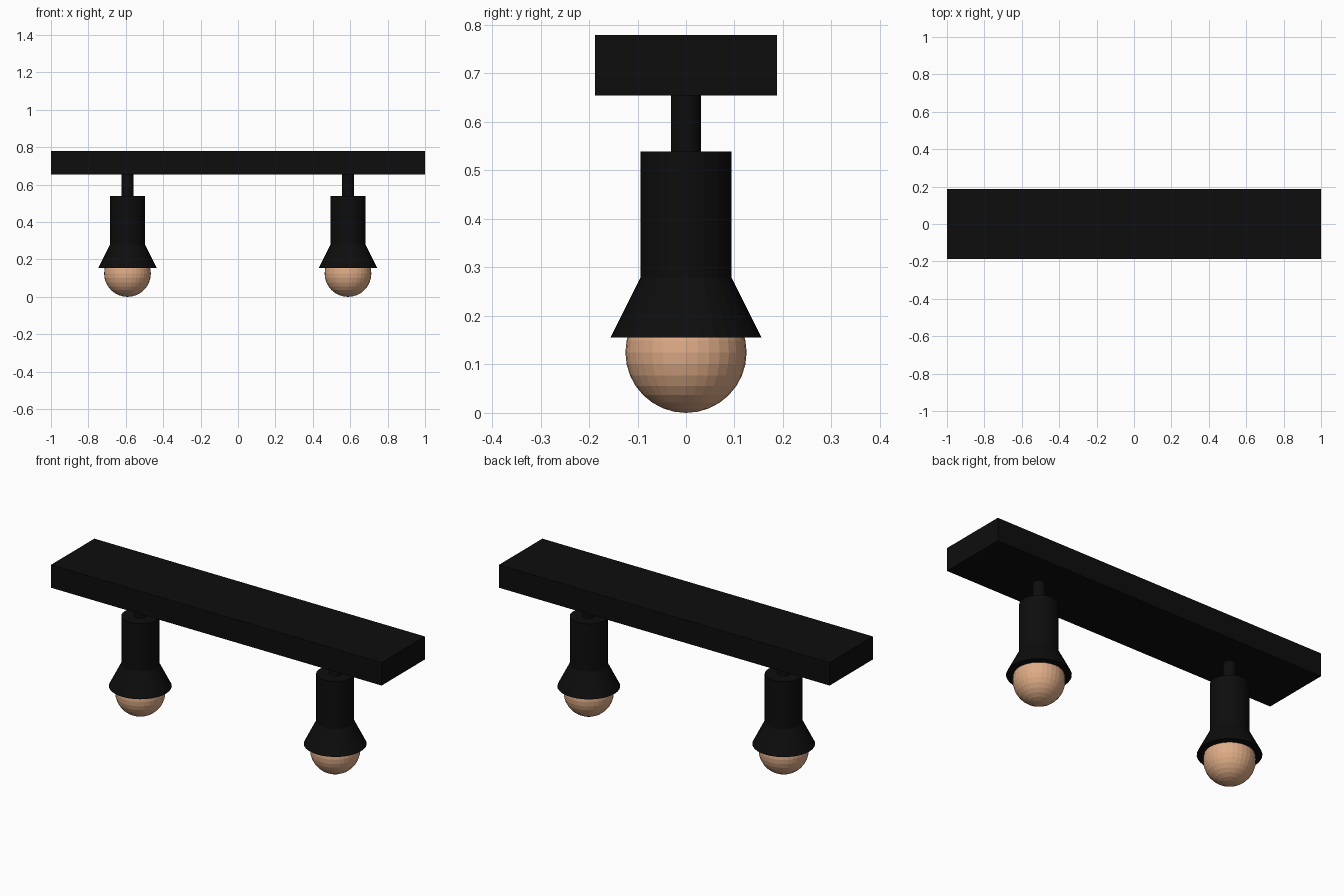
import bpy

if "Cube" in bpy.data.objects:
    bpy.data.objects.remove(bpy.data.objects["Cube"])


def material(name, color):
    mat = bpy.data.materials.new(name)
    mat.diffuse_color = color
    mat.use_nodes = True
    mat.node_tree.nodes["Principled BSDF"].inputs["Base Color"].default_value = mat.diffuse_color
    return mat


BLACK = material("black_metal", (0.004, 0.004, 0.004, 1))
WARM = material("warm_glass", (0.73, 0.41, 0.24, 1))
SIDES = 32


def finish(name, mat):
    obj = bpy.context.object
    obj.name = name
    obj.data.materials.append(mat)


def tapered(name, x, r_low, r_high, z_low, z_high):
    bpy.ops.mesh.primitive_cone_add(
        vertices=SIDES, radius1=r_low, radius2=r_high,
        depth=z_high - z_low, location=(x, 0, (z_low + z_high) / 2))
    finish(name, BLACK)


# Ceiling bar
bpy.ops.mesh.primitive_cube_add(size=1, location=(0, 0, 0.717))
bpy.context.object.scale = (2, 0.375, 0.125)
bpy.ops.object.transform_apply(location=False, rotation=False, scale=True)
finish("ceiling_bar", BLACK)

# Two hanging lamps: stem, socket body, flared shade, bulb
for side, x in (("left", -0.591), ("right", 0.588)):
    tapered(f"{side}_stem", x, 0.031, 0.031, 0.539, 0.655)
    tapered(f"{side}_socket", x, 0.094, 0.094, 0.279, 0.539)
    tapered(f"{side}_shade", x, 0.156, 0.094, 0.155, 0.279)
    bpy.ops.mesh.primitive_uv_sphere_add(
        segments=SIDES, ring_count=16, radius=0.125, location=(x, 0, 0.125))
    finish(f"{side}_bulb", WARM)
